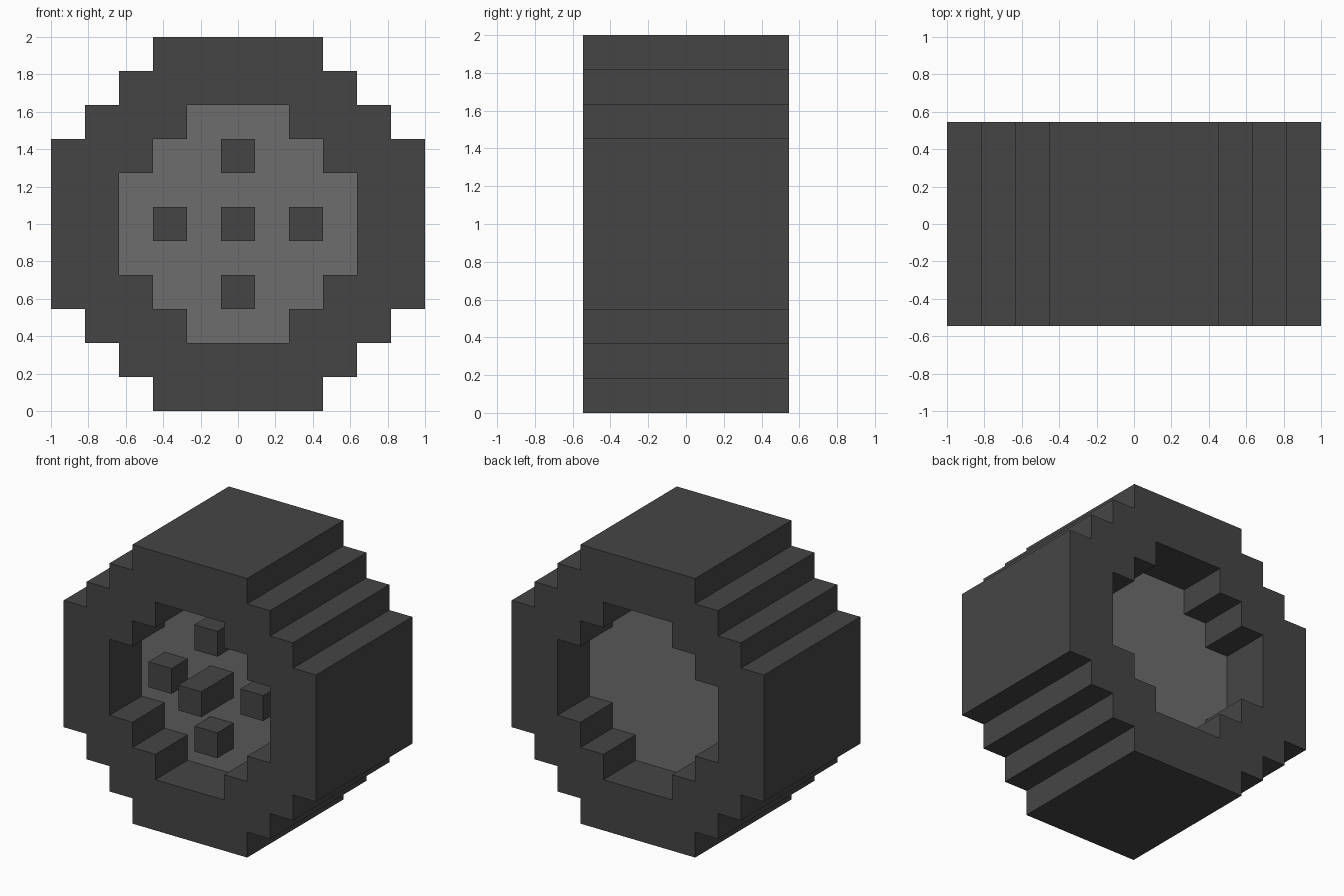
import bpy, bmesh
from mathutils import Vector

if "Cube" in bpy.data.objects:
    bpy.data.objects.remove(bpy.data.objects["Cube"], do_unlink=True)

U = 2 / 11  # one block unit


def material(name, grey):
    m = bpy.data.materials.new(name)
    m.use_nodes = True
    colour = (grey, grey, grey, 1)
    m.diffuse_color = colour
    bsdf = next(n for n in m.node_tree.nodes if n.type == 'BSDF_PRINCIPLED')
    bsdf.inputs["Base Color"].default_value = colour
    return m


DARK = material("dark grey", 0.060)
LIGHT = material("light grey", 0.154)


def stepped_outline(steps):
    """Closed stepped circle from the corners of its upper right quarter."""
    quarter = []
    for i, (x, z) in enumerate(steps):
        quarter.append((x, z))
        if i + 1 < len(steps):
            quarter.append((steps[i + 1][0], z))
    loop = []
    for sx, sz in ((1, 1), (-1, 1), (-1, -1), (1, -1)):
        part = [(x * sx, z * sz) for x, z in quarter]
        loop += part if sx == sz else part[::-1]
    return loop


def extruded(name, outlines, y0, y1, mat):
    """Fill the outlines (later ones are holes) and extrude along y, in units."""
    bm = bmesh.new()
    edges = []
    for pts in outlines:
        vs = [bm.verts.new((x * U, y0 * U, 1 + z * U)) for x, z in pts]
        edges += [bm.edges.new((a, b)) for a, b in zip(vs, vs[1:] + vs[:1])]
    bmesh.ops.triangle_fill(bm, edges=edges, use_beauty=True)
    ext = bmesh.ops.extrude_face_region(bm, geom=bm.faces[:], use_keep_orig=True)
    moved = [g for g in ext["geom"] if isinstance(g, bmesh.types.BMVert)]
    bmesh.ops.translate(bm, verts=moved, vec=Vector((0, (y1 - y0) * U, 0)))
    bmesh.ops.recalc_face_normals(bm, faces=bm.faces[:])
    me = bpy.data.meshes.new(name)
    bm.to_mesh(me)
    bm.free()
    me.materials.append(mat)
    ob = bpy.data.objects.new(name, me)
    bpy.context.collection.objects.link(ob)
    return ob


# Corner points (half width, half height), from the side to the top
outer = stepped_outline([(5.5, 2.5), (4.5, 3.5), (3.5, 4.5), (2.5, 5.5)])
inner = stepped_outline([(3.5, 1.5), (2.5, 2.5), (1.5, 3.5)])

# Thick outer ring and the plate set in its middle
extruded("outer_ring", [outer, inner], -3, 3, DARK)
extruded("hub_plate", [inner], -1, 1, LIGHT)

# Five square pegs on the front; the centre one is longer
for name, x, z, length in (("center_peg", 0, 0, 2), ("top_peg", 0, 2, 1),
                           ("bottom_peg", 0, -2, 1), ("left_peg", 2, 0, 1),
                           ("right_peg", -2, 0, 1)):
    square = [(x + a, z + b) for a, b in ((.5, .5), (-.5, .5), (-.5, -.5), (.5, -.5))]
    extruded(name, [square], -1 - length, -1, DARK)
